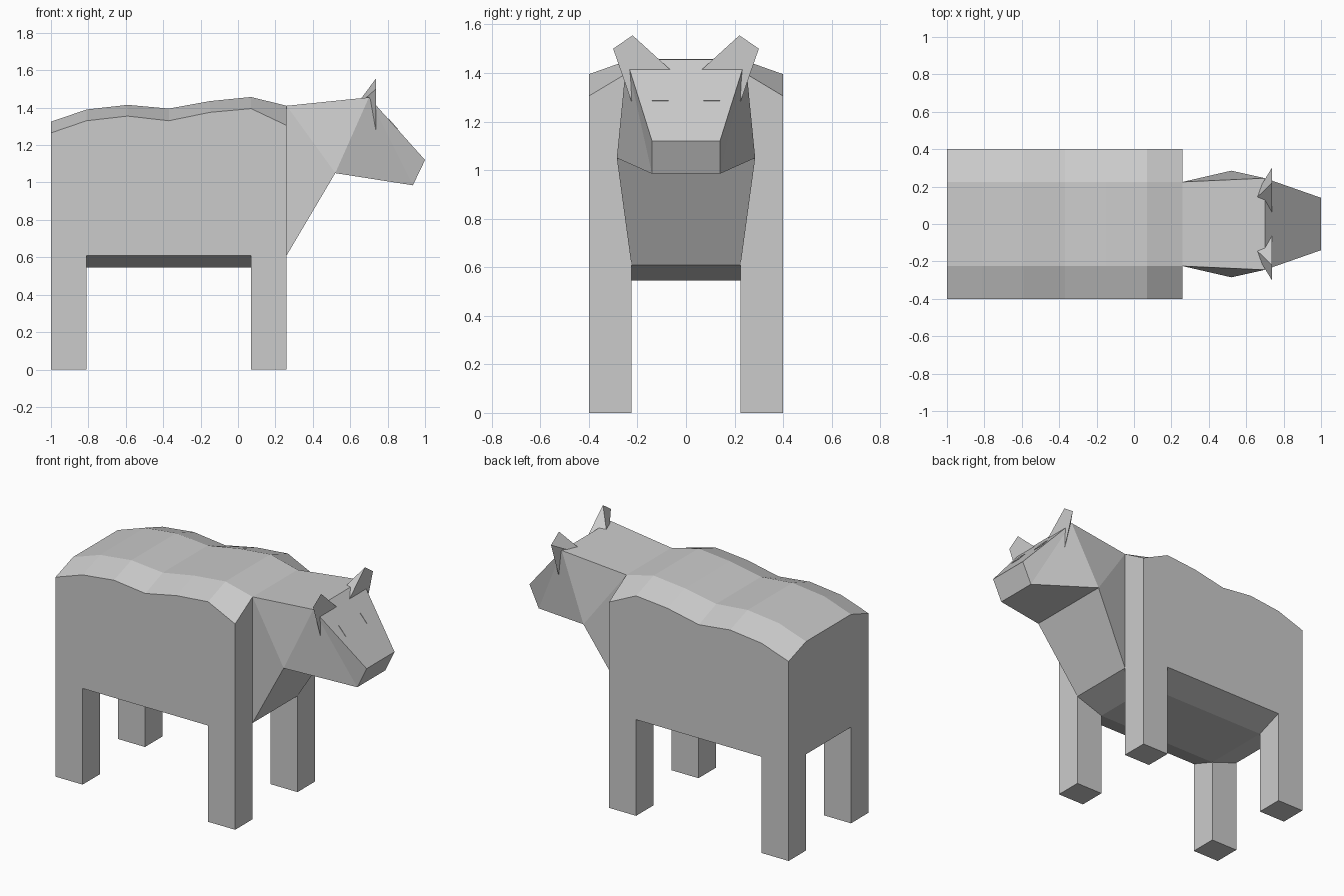
import bpy, bmesh
from mathutils import Vector

if "Cube" in bpy.data.objects:
    bpy.data.objects.remove(bpy.data.objects["Cube"])

grey = bpy.data.materials.new("light grey")
grey.diffuse_color = (0.6, 0.6, 0.6, 1)
grey.use_nodes = True
grey.node_tree.nodes["Principled BSDF"].inputs["Base Color"].default_value = grey.diffuse_color


def make(name, polys):
    """Mesh object from polygons given as point lists; shared corners are merged."""
    bm = bmesh.new()
    for poly in polys:
        bm.faces.new([bm.verts.new(p) for p in poly])
    bmesh.ops.remove_doubles(bm, verts=bm.verts, dist=1e-4)
    bmesh.ops.recalc_face_normals(bm, faces=bm.faces)
    mesh = bpy.data.meshes.new(name)
    bm.to_mesh(mesh)
    bm.free()
    mesh.materials.append(grey)
    ob = bpy.data.objects.new(name, mesh)
    bpy.context.collection.objects.link(ob)
    return ob


# Body stations along x with spine height and flank-edge height
xs = [-1, -0.81, -0.59, -0.37, -0.15, 0.07, 0.26]
spine = [1.325, 1.39, 1.415, 1.395, 1.435, 1.457, 1.41]
flank = [1.265, 1.33, 1.355, 1.33, 1.375, 1.395, 1.305]
ys = [-0.4, -0.225, 0.225, 0.4]


def top(i, j):
    return (xs[i], ys[j], spine[i] if j in (1, 2) else flank[i])


def under(i, j):
    return (xs[i], ys[j], 0.545 if 0 < i < 6 and j in (1, 2) else 0.61)


def floor(p):
    return (p[0], p[1], 0)


polys = []
for i in range(6):
    for j in range(3):
        # back surface
        polys.append([top(i, j), top(i + 1, j), top(i + 1, j + 1), top(i, j + 1)])
        # belly, with the corner cells drawn down into legs
        cell = [under(i, j), under(i + 1, j), under(i + 1, j + 1), under(i, j + 1)]
        if i in (0, 5) and j in (0, 2):
            for k in range(4):
                a, b = cell[k], cell[(k + 1) % 4]
                polys.append([a, b, floor(b), floor(a)])
            polys.append([floor(p) for p in cell])
        else:
            polys.append(cell)
    # flanks
    for j in (0, 3):
        polys.append([under(i, j), under(i + 1, j), top(i + 1, j), top(i, j)])
# rump, and shoulder strips either side of the neck
for j in range(3):
    polys.append([under(0, j), under(0, j + 1), top(0, j + 1), top(0, j)])
    if j != 1:
        polys.append([under(6, j), under(6, j + 1), top(6, j + 1), top(6, j)])
make("body_and_legs", polys)

# Neck and head share the cheek and crown corners
root_top, root_low = (0.26, 0.225, 1.41), (0.26, 0.225, 0.61)
cheek, crown = (0.52, 0.285, 1.05), (0.70, 0.245, 1.455)
nose, chin = (1.0, 0.14, 1.12), (0.935, 0.14, 0.985)


def flip(p):
    return (p[0], -p[1], p[2])


def across(a, b):
    return [a, b, flip(b), flip(a)]


def both(polys):
    return polys + [[flip(p) for p in poly] for poly in polys]


make("neck_and_head", both([
    [root_top, root_low, cheek],
    [root_top, cheek, crown],
    [crown, cheek, chin],
    [crown, chin, nose],
]) + [
    across(root_top, crown),   # nape
    across(crown, nose),       # face
    across(nose, chin),        # muzzle
    across(chin, cheek),       # jaw
    across(cheek, root_low),   # throat
])

# Ears: flat-fronted pyramids sunk into the head
front = [(0.737, 0.22, 1.555), (0.737, 0.30, 1.50),
         (0.737, 0.225, 1.283), (0.737, 0.055, 1.405)]
apex = (0.615, 0.10, 1.39)
ear = [front] + [[front[k], front[(k + 1) % 4], apex] for k in range(4)]
make("left_ear", ear)
make("right_ear", [[flip(p) for p in poly] for poly in ear])

# Eyes: thin plates lying on the sloping face
slope = Vector(nose) - Vector(crown)
slope.y = 0
normal = Vector((-slope.z, 0, slope.x)).normalized()


def on_face(t, y, h):
    return Vector((crown[0], y, crown[2])) + slope * t + normal * h


eye = []
rim = [(0.345, 0.073), (0.51, 0.073), (0.51, 0.14), (0.345, 0.14)]
for k in range(4):
    a, b = rim[k], rim[(k + 1) % 4]
    eye.append([on_face(*a, 0), on_face(*b, 0), on_face(*b, 0.003), on_face(*a, 0.003)])
eye.append([on_face(*p, 0.003) for p in rim])
make("left_eye", eye)
make("right_eye", [[flip(p) for p in poly] for poly in eye])
